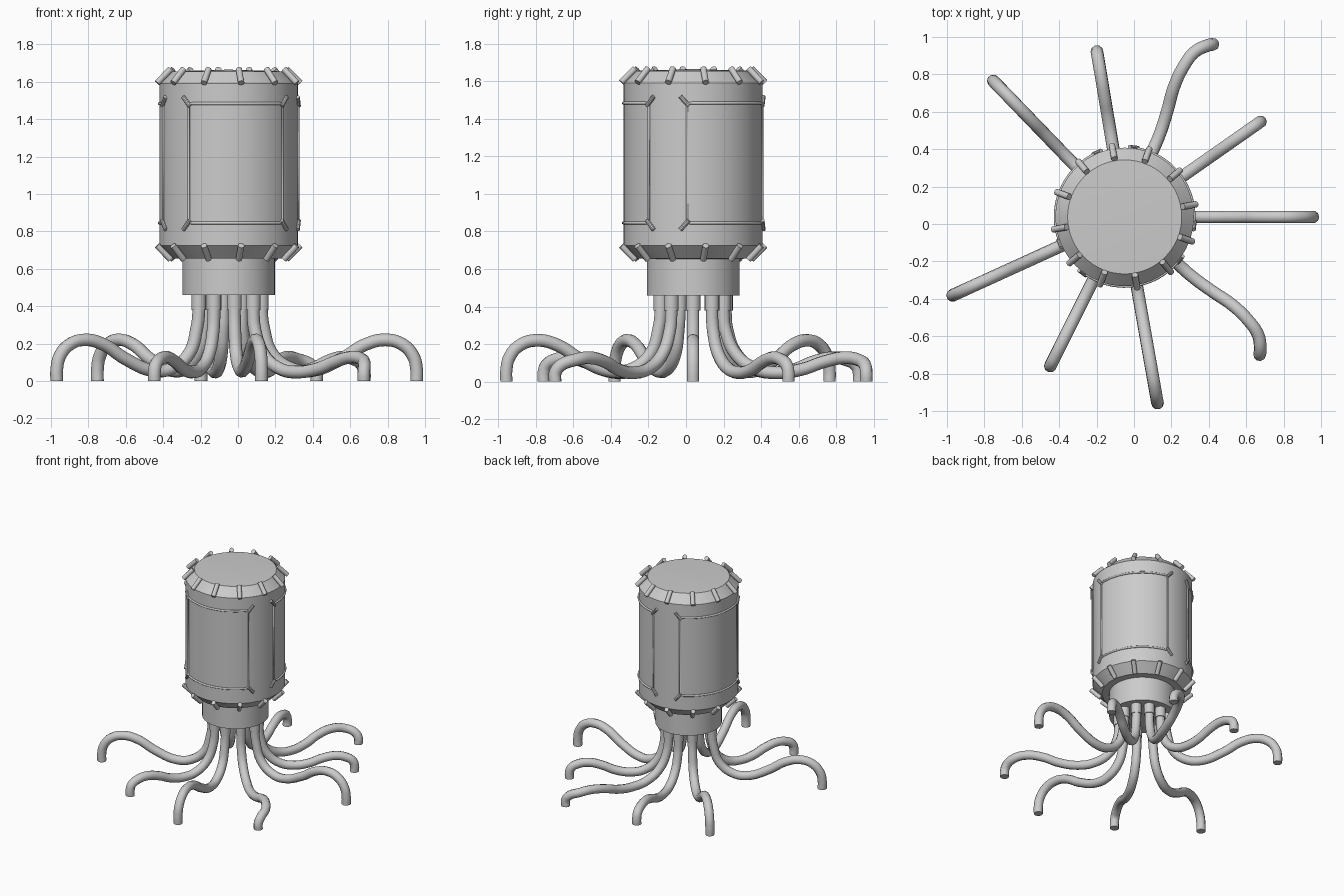
import bpy, bmesh
from math import sin, cos, radians, pi
from mathutils import Vector

if "Cube" in bpy.data.objects:
    bpy.data.objects.remove(bpy.data.objects["Cube"])

CX, CY = -0.05, 0.038     # body axis


def polar(r, deg, z):
    a = radians(deg)
    return Vector((CX + r * cos(a), CY + r * sin(a), z))


def lathe(name, profile, segs=64):
    bm = bmesh.new()
    vs = [bm.verts.new((CX + r, CY, z)) for r, z in profile]
    es = [bm.edges.new(p) for p in zip(vs, vs[1:])]
    bmesh.ops.spin(bm, geom=vs + es, cent=(CX, CY, 0), axis=(0, 0, 1),
                   angle=2 * pi, steps=segs, use_merge=True)
    bmesh.ops.remove_doubles(bm, verts=bm.verts, dist=1e-5)
    bmesh.ops.recalc_face_normals(bm, faces=bm.faces)
    me = bpy.data.meshes.new(name)
    bm.to_mesh(me)
    bm.free()
    ob = bpy.data.objects.new(name, me)
    bpy.context.collection.objects.link(ob)
    smooth(ob)


def smooth(ob):
    bpy.ops.object.select_all(action='DESELECT')
    ob.select_set(True)
    bpy.context.view_layer.objects.active = ob
    bpy.ops.object.shade_smooth_by_angle(angle=radians(35))


def rod(name, a, b, r, segs=12):
    d = b - a
    bpy.ops.mesh.primitive_cylinder_add(vertices=segs, radius=r, depth=d.length, location=(a + b) / 2,
                                        rotation=d.to_track_quat('Z', 'Y').to_euler())
    ob = bpy.context.object
    ob.name = name
    smooth(ob)


def tube(name, pts, r, closed=False, bezier=True):
    cu = bpy.data.curves.new(name, 'CURVE')
    cu.dimensions = '3D'
    cu.bevel_depth = r
    cu.bevel_resolution = 3
    cu.resolution_u = 6
    cu.use_fill_caps = True
    if bezier:
        sp = cu.splines.new('BEZIER')
        sp.bezier_points.add(len(pts) - 1)
        for bp, p in zip(sp.bezier_points, pts):
            bp.co = p
            bp.handle_left_type = bp.handle_right_type = 'AUTO'
        for i in (0, -1):
            bp = sp.bezier_points[i]
            bp.handle_left_type = bp.handle_right_type = 'VECTOR'
    else:
        sp = cu.splines.new('POLY')
        sp.points.add(len(pts) - 1)
        for sp_pt, p in zip(sp.points, pts):
            sp_pt.co = (*p, 1)
    sp.use_cyclic_u = closed
    ob = bpy.data.objects.new(name, cu)
    bpy.context.collection.objects.link(ob)


# Barrel body with chamfered ends, and neck below
lathe("body", [(0, 0.65), (0.30, 0.655), (0.37, 0.725), (0.37, 1.59), (0.305, 1.655), (0, 1.665)])
lathe("neck", [(0, 0.46), (0.247, 0.46), (0.247, 0.68), (0, 0.68)])

# Stitches around both chamfers
for i in range(12):
    a = 10 + 30 * i
    rod(f"top_stitch_{i}", polar(0.388, a, 1.594), polar(0.315, a, 1.667), 0.017)
    rod(f"bottom_stitch_{i}", polar(0.388, a, 0.724), polar(0.315, a, 0.651), 0.017)

# Three side panels: thin raised border and slanted corner stitches
LOW, HIGH = 0.845, 1.483
for k in range(3):
    a0, a1 = -125 + 120 * k, -39.5 + 120 * k
    n = 20
    arc = [a0 + (a1 - a0) * i / n for i in range(n + 1)]
    loop = [polar(0.371, a, LOW) for a in arc] + [polar(0.371, a, HIGH) for a in reversed(arc)]
    tube(f"panel_border_{k}", loop, 0.008, closed=True, bezier=False)
    for a, sa in ((a0, -1), (a1, 1)):
        for z, sz in ((LOW, -1), (HIGH, 1)):
            rod(f"panel_stitch_{k}", polar(0.375, a - sa * 1.5, z - sz * 0.014),
                polar(0.375, a + sa * 5.5, z + sz * 0.036), 0.012, 10)

# Tentacles: fraction of reach, height, share of sideways bend
ROOT = 0.175
HIGH_PATH = [(0, 0.38, 0), (0.015, 0.28, 0), (0.07, 0.145, 0), (0.19, 0.067, 0), (0.32, 0.055, 0),
             (0.52, 0.12, 0), (0.67, 0.195, 0), (0.80, 0.22, 0), (0.91, 0.195, 0),
             (0.98, 0.13, 0), (1, 0.06, 0), (1, 0, 0)]
LOW_PATH = [(0, 0.38, 0), (0.015, 0.27, 0), (0.09, 0.14, 0), (0.22, 0.067, 0), (0.36, 0.048, 0),
            (0.52, 0.065, 0.3), (0.66, 0.105, 0.55), (0.80, 0.127, 0.4), (0.91, 0.115, 0),
            (0.98, 0.085, -0.7), (1, 0.045, -1), (1, 0, -1)]
# angle, tip distance from axis, path, bend in degrees
tentacles = [(0, 1.005, HIGH_PATH, 0), (35, 0.885, LOW_PATH, 0), (67, 1.035, LOW_PATH, 4),
             (99.5, 0.895, LOW_PATH, 0), (134, 1.01, HIGH_PATH, 0), (204.5, 1.01, HIGH_PATH, 0),
             (243.5, 0.89, LOW_PATH, 0), (-80, 1.01, HIGH_PATH, 0), (-41.5, 1.03, LOW_PATH, 4)]
for i, (ang, reach, path, bend) in enumerate(tentacles):
    pts = [polar(ROOT, ang, 0.46)]
    pts += [polar(ROOT + f * (reach - ROOT), ang + bend * b, z) for f, z, b in path]
    tube(f"tentacle_{i}", pts, 0.034)
    rod(f"tentacle_socket_{i}", polar(ROOT, ang, 0.38), polar(ROOT, ang, 0.47), 0.039, 16)
